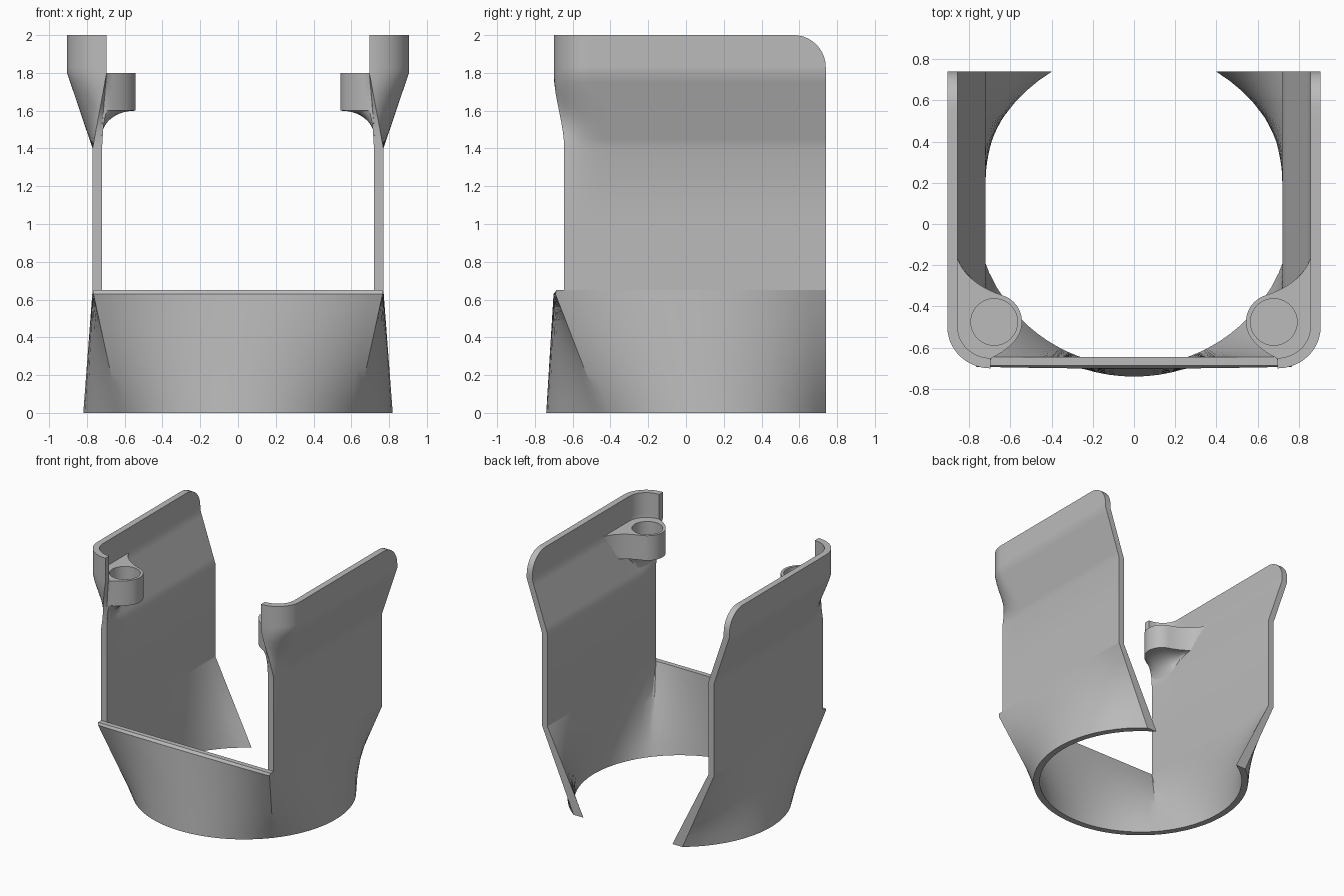
import bpy, bmesh, math
from mathutils import Vector

if "Cube" in bpy.data.objects:
    bpy.data.objects.remove(bpy.data.objects["Cube"])

grey = bpy.data.materials.new("plain grey")
grey.use_nodes = True
grey.diffuse_color = (0.5, 0.5, 0.5, 1)
grey.node_tree.nodes["Principled BSDF"].inputs["Base Color"].default_value = (0.5, 0.5, 0.5, 1)

THICK = 0.05     # wall thickness
BACK = 0.74      # open rear edge
RIM = 0.65       # top of the front panel
CENTRE_Y = 0.08  # centre of the round base


def lerp(a, b, t):
    return a + (b - a) * t


def finish(bm, name):
    bmesh.ops.remove_doubles(bm, verts=bm.verts, dist=0.0005)
    bmesh.ops.recalc_face_normals(bm, faces=bm.faces)
    mesh = bpy.data.meshes.new(name)
    bm.to_mesh(mesh)
    bm.free()
    mesh.materials.append(grey)
    obj = bpy.data.objects.new(name, mesh)
    bpy.context.collection.objects.link(obj)
    return obj


def smooth(obj):
    bpy.ops.object.select_all(action='DESELECT')
    obj.select_set(True)
    bpy.context.view_layer.objects.active = obj
    bpy.ops.object.shade_smooth_by_angle(angle=math.radians(28))


def shell(name, outer, inner, cap_bottom, cap_top):
    """Thick sheet from two grids of points; caps are ranges of columns."""
    bm = bmesh.new()
    o = [[bm.verts.new(p) for p in row] for row in outer]
    i = [[bm.verts.new(p) for p in row] for row in inner]
    rows, cols = len(o), len(o[0])
    for r in range(rows - 1):
        for g in (o, i):
            for c in range(cols - 1):
                bm.faces.new((g[r][c], g[r][c + 1], g[r + 1][c + 1], g[r + 1][c]))
        for c in (0, cols - 1):
            bm.faces.new((o[r][c], o[r + 1][c], i[r + 1][c], i[r][c]))
    for r, span in ((0, cap_bottom), (rows - 1, cap_top)):
        for c in span:
            bm.faces.new((o[r][c], o[r][c + 1], i[r][c + 1], i[r][c]))
    return finish(bm, name)


# Lower skirt: round base lofted to a square U
SIDE, FRONT = 16, 24
CORNER = math.radians(-40)


def skirt_row(z, d):
    t = z / RIM
    radius = 0.82 - d
    end = math.asin((BACK - CENTRE_Y) / radius)
    half = 0.77 - d
    front_y = -0.645 if d else (-0.70 if z < RIM else -0.685)
    right = []
    for k in range(SIDE + 1):
        y = lerp(BACK, -0.645, k / SIDE)
        right.append((half, y, lerp(end, CORNER, (BACK - y) / (BACK + 0.70))))
    front = []
    for k in range(FRONT + 1):
        s = k / FRONT
        front.append((lerp(half, -half, s), front_y, lerp(CORNER, -math.pi - CORNER, s)))
    left = [(-x, y, math.pi - a) for x, y, a in reversed(right)]
    return [(lerp(radius * math.cos(a), x, t), lerp(CENTRE_Y + radius * math.sin(a), y, t), z)
            for x, y, a in right + front + left]


levels = [0.63 * k / 8 for k in range(9)] + [RIM]
skirt_outer = [skirt_row(z, 0) for z in levels]
skirt_inner = [skirt_row(z, THICK) for z in levels]
smooth(shell("lower_skirt", skirt_outer, skirt_inner,
             range(len(skirt_outer[0]) - 1), range(SIDE, SIDE + FRONT + 2)))


# Upper side walls: vertical, flared, then hooked round the front corner
def wall_point(u, z, d):
    k = min(max((z - 1.4) / 0.4, 0), 1)
    s = k * k * (3 - 2 * k)
    rear = BACK
    if z > 1.83:
        rear = BACK - 0.17 + math.sqrt(max(0, 0.17 ** 2 - (z - 1.83) ** 2))
    if u <= 0.5:
        low_y, high_y, high_x = lerp(rear, -0.4, 2 * u), lerp(rear, -0.5, 2 * u), 0.905 - d
    else:
        v = 2 * u - 1
        a = v * math.pi / 2
        low_y = lerp(-0.4, -0.645, v)
        high_x = 0.695 + (0.21 - d) * math.cos(a)
        high_y = -0.5 - (0.2 - d) * math.sin(a)
    return Vector((lerp(0.77 - d, high_x, k), lerp(low_y, high_y, s), z))


wall_levels = [RIM, 1.0] + [1.4 + 0.05 * k for k in range(9)]
wall_levels += [1.83 + 0.17 * math.sin(math.pi * k / 20) for k in range(11)]


# Screw boss footprint: fillet, round nose, fillet
def bezier(a, b, c, n):
    a, b, c = Vector(a), Vector(b), Vector(c)
    return [a.lerp(b, k / n).lerp(b.lerp(c, k / n), k / n) for k in range(n + 1)]


BX, BY, BR = 0.678, -0.475, 0.135


def nose(angle):
    a = math.radians(angle)
    return (BX + BR * math.cos(a), BY + BR * math.sin(a))


footprint = bezier((0.87, -0.12), (0.84, -0.28), nose(107), 12)
footprint += [Vector(nose(107 + 98 * k / 14)) for k in range(1, 14)]
footprint += bezier(nose(205), (0.59, -0.60), (0.69, -0.65), 8)


def boss_ring(z, f):
    n = len(footprint) - 1
    back = [wall_point(lerp(0.35, 1, k / n), z, THICK * 0.8) for k in range(n + 1)]
    ring = []
    for p, m in zip(footprint, back):
        target = Vector((min(p.x, back[0].x - 0.003), p.y, z))
        ring.append(m.lerp(target, f))
    return ring + back[::-1]


def build_boss(name, sign):
    rings = []
    for k in range(11):
        t = lerp(0.3, math.pi / 2, k / 10)
        rings.append(boss_ring(1.4 + 0.2 * math.sin(t), 1 - math.cos(t)))
    rings += [boss_ring(z, 1) for z in (1.65, 1.7, 1.75, 1.8)]
    bm = bmesh.new()
    loops = [[bm.verts.new((sign * p.x, p.y, p.z)) for p in ring] for ring in rings]
    for a, b in zip(loops, loops[1:]):
        for k in range(len(a)):
            j = (k + 1) % len(a)
            bm.faces.new((a[k], a[j], b[j], b[k]))
    bm.faces.new(loops[0])
    bm.faces.new(loops[-1])
    boss = finish(bm, name)

    # Blind hole
    bpy.ops.mesh.primitive_cylinder_add(vertices=48, radius=0.113, depth=0.3,
                                        location=(sign * BX, BY, 1.765))
    cutter = bpy.context.object
    cutter.name = "hole_cutter"
    cutter.hide_render = True
    cutter.data.materials.append(grey)
    cut = boss.modifiers.new("hole", 'BOOLEAN')
    cut.operation, cut.solver, cut.object = 'DIFFERENCE', 'EXACT', cutter
    bpy.ops.object.select_all(action='DESELECT')
    boss.select_set(True)
    bpy.context.view_layer.objects.active = boss
    bpy.ops.object.modifier_apply(modifier="hole")
    bpy.data.objects.remove(cutter)
    smooth(boss)


for side, sign in (("left", 1), ("right", -1)):
    grids = []
    for d in (0, THICK):
        grids.append([[(sign * p.x, p.y, p.z) for p in
                       (wall_point(k / 28, z, d) for k in range(29))] for z in wall_levels])
    smooth(shell(side + "_wall", grids[0], grids[1], range(0), range(28)))
    build_boss(side + "_screw_boss", sign)
